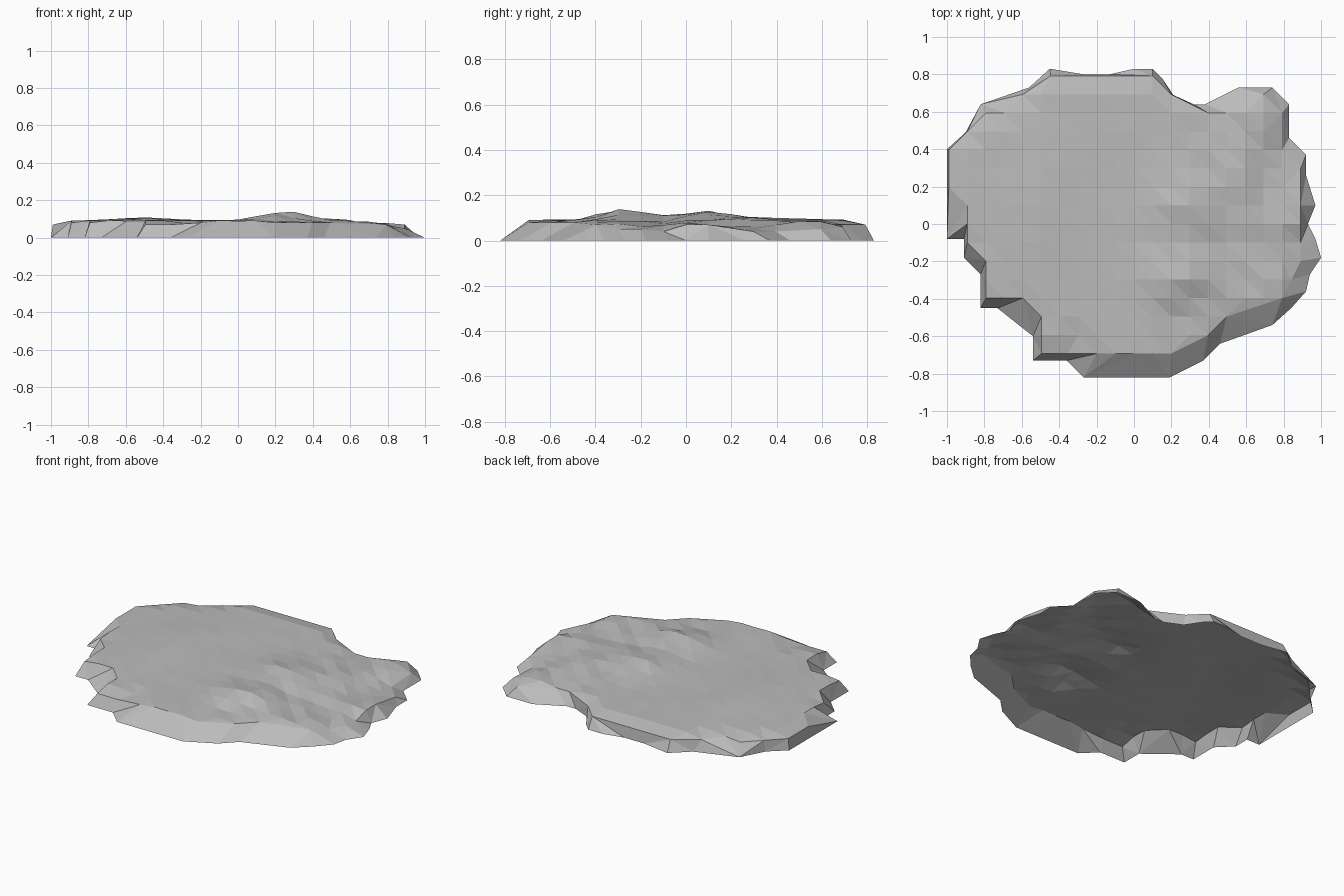
import bpy
import math
import random
from mathutils import Vector
from mathutils.geometry import delaunay_2d_cdt

random.seed(4)
GRID = 0.099

default_cube = bpy.data.objects.get("Cube")
if default_cube:
    bpy.data.objects.remove(default_cube, do_unlink=True)

stone = bpy.data.materials.new("grey_stone")
stone.use_nodes = True
stone_colour = (0.5, 0.5, 0.5, 1)
stone.diffuse_color = stone_colour
stone.node_tree.nodes["Principled BSDF"].inputs["Base Color"].default_value = stone_colour

# Foot of the slab on the ground, clockwise from the left, in hundredths
foot = [(-100, 40), (-90, 49), (-82, 64), (-56, 73), (-45, 83), (-27, 80), (-13, 80),
        (0, 83), (10, 83), (15, 78), (21, 69), (32, 64), (38, 64), (56, 73), (74, 73),
        (83, 64), (83, 46), (92, 37), (92, 26), (97, 10), (93, 0), (97, -8), (100, -18),
        (94, -27), (92, -36), (84, -45), (74, -54), (46, -64), (37, -73), (19, -82),
        (-27, -82), (-36, -73), (-54, -73), (-54, -60), (-73, -45), (-82, -45),
        (-82, -27), (-91, -18), (-91, -8), (-100, -8)]

# Upper lip, in grid steps, with its height in hundredths
lip = [(-10, 4, 7), (-9, 5, 7), (-8, 6, 7), (-7, 6, 8), (-6, 7, 7), (-4.5, 8, 7), (-2, 8, 7),
       (1, 8, 7), (2, 7, 7), (4, 6, 7), (5, 6, 7), (7, 7, 6), (8, 6, 5), (8, 4, 4),
       (9, 3, 4), (9, 1, 7), (9, 0, 7), (9, -1, 4), (9, -2, 5), (8.5, -3, 5), (8, -4, 7),
       (5, -5, 8), (4, -6, 8), (2, -7, 8), (-2, -7, 8), (-3, -6, 8), (-3.6, -7, 7),
       (-5, -7, 7), (-5, -5, 9), (-6, -4, 9), (-8, -4, 8), (-8, -1, 9), (-9, -1, 8),
       (-9, 1, 9), (-10, 2, 7)]

# Mounds and hollows: centre, radii, height
mounds = [(0.24, -0.28, 0.17, 0.13, 0.052), (0.25, 0.08, 0.17, 0.16, 0.04),
          (-0.5, 0.1, 0.2, 0.4, 0.016), (0.5, 0.25, 0.2, 0.1, 0.012),
          (0.76, 0.28, 0.1, 0.15, -0.04), (0.75, -0.15, 0.12, 0.1, -0.025)]


def ground_height(x, y):
    z = 0.091 - 0.012 * max(x, 0)
    for cx, cy, rx, ry, rise in mounds:
        z += rise * math.exp(-((x - cx) / rx) ** 2 - ((y - cy) / ry) ** 2)
    rough = 0.007 if x > 0.1 else 0.0015
    return z + random.uniform(-rough, rough)


def inside(x, y, loop):
    hit = False
    for a, b in zip(loop, loop[1:] + loop[:1]):
        if (a.y > y) != (b.y > y) and x < a.x + (y - a.y) * (b.x - a.x) / (b.y - a.y):
            hit = not hit
    return hit


def loop_edges(start, count):
    return [(start + i, start + (i + 1) % count) for i in range(count)]


# Collect the foot, the lip and the grid of surface points within the lip
foot_points = [Vector((x, y)) / 100 for x, y in foot]
lip_points = [Vector((x, y)) * GRID for x, y, z in lip]
points = foot_points + lip_points
heights = [0.0] * len(foot) + [z / 100 for x, y, z in lip]
for i in range(-9, 10):
    for j in range(-8, 9):
        p = Vector((i, j)) * GRID
        clear = min((p - q).length for q in lip_points) > 0.04
        if clear and inside(p.x, p.y, lip_points):
            points.append(p)
            heights.append(ground_height(p.x, p.y))

# Triangulate into one open shell: top surface and sloping rim
edges = loop_edges(0, len(foot)) + loop_edges(len(foot), len(lip))
flat, _, faces, source, _, _ = delaunay_2d_cdt(points, edges, [], 1, 0.0001)
verts = [(p.x, p.y, heights[s[0]] if s else 0.07) for p, s in zip(flat, source)]
mesh = bpy.data.meshes.new("rock_slab")
mesh.from_pydata(verts, [], faces)
mesh.materials.append(stone)
mesh.update()
slab = bpy.data.objects.new("rock_slab", mesh)
bpy.context.collection.objects.link(slab)
